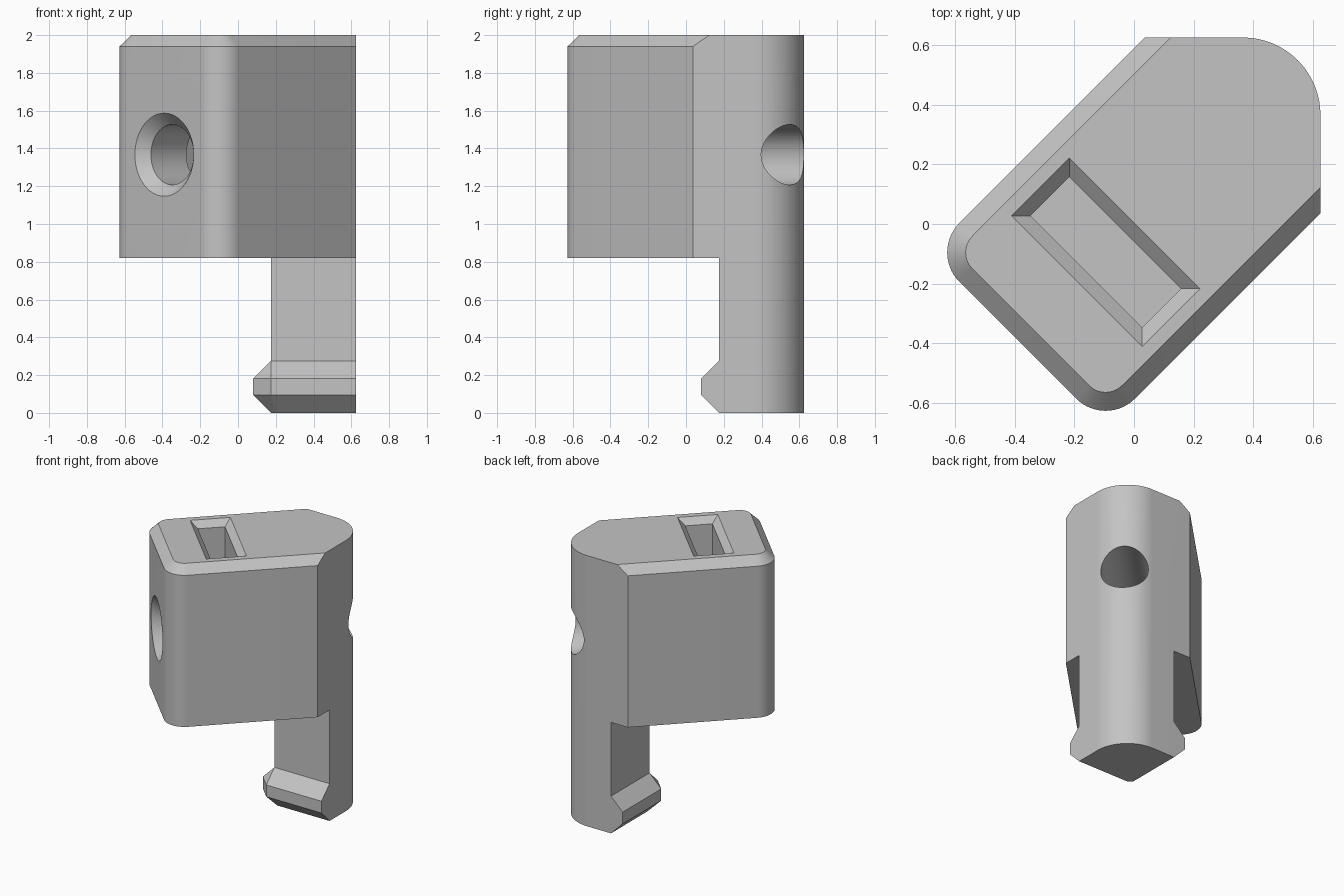
import bpy
import bmesh
from math import cos, sin, pi, radians
from mathutils import Matrix

cube = bpy.data.objects.get("Cube")
if cube:
    bpy.data.objects.remove(cube, do_unlink=True)

grey = bpy.data.materials.new("plain grey")
grey.use_nodes = True
colour = (0.55, 0.55, 0.55, 1)
grey.diffuse_color = colour
grey.node_tree.nodes["Principled BSDF"].inputs["Base Color"].default_value = colour


def loft(name, loops, turn=0):
    """Closed solid through matching loops, turned about z."""
    bm = bmesh.new()
    rings = [[bm.verts.new(p) for p in loop] for loop in loops]
    n = len(rings[0])
    for a, b in zip(rings, rings[1:]):
        for i in range(n):
            j = (i + 1) % n
            bm.faces.new((a[i], a[j], b[j], b[i]))
    bm.faces.new(rings[0])
    bm.faces.new(rings[-1])
    bmesh.ops.remove_doubles(bm, verts=bm.verts, dist=1e-5)
    bmesh.ops.recalc_face_normals(bm, faces=bm.faces)
    bm.transform(Matrix.Rotation(radians(turn), 4, "Z"))
    mesh = bpy.data.meshes.new(name)
    bm.to_mesh(mesh)
    bm.free()
    mesh.materials.append(grey)
    obj = bpy.data.objects.new(name, mesh)
    bpy.context.collection.objects.link(obj)
    return obj


def arc(cx, cy, r, start, end, steps):
    angles = [radians(start + (end - start) * i / steps) for i in range(steps + 1)]
    return [(cx + r * cos(a), cy + r * sin(a)) for a in angles]


def combine(target, tool, operation):
    mod = target.modifiers.new(tool.name, "BOOLEAN")
    mod.operation = operation
    mod.solver = "EXACT"
    mod.object = tool
    tool.hide_render = True
    bpy.context.view_layer.objects.active = target
    bpy.ops.object.modifier_apply(modifier=mod.name)
    bpy.data.objects.remove(tool, do_unlink=True)


# Diagonal block: rounded front corners, bevelled top edge
FRONT, HALF, RADIUS = -0.552, 0.417, 0.14


def block_loop(z, inset):
    r, cx, cy = RADIUS - inset, FRONT + RADIUS, HALF - RADIUS
    pts = [(1.2, HALF - inset)]
    pts += arc(cx, cy, r, 90, 180, 14)
    pts += arc(cx, -cy, r, 180, 270, 14)
    pts += [(1.2, inset - HALF)]
    return [(x, y, z) for x, y in pts]


body = loft("clip_body", [block_loop(0.82, 0), block_loop(1.94, 0),
                          block_loop(2, 0.062)], 45)


# Leg with a hooked foot whose front corner is cut off
def leg_loop(z, out=0, cut=0):
    edge, far = 0.175, 0.7
    low, corner = edge - out, edge + cut
    return [(far, far, z), (low, far, z), (low, corner, z),
            (corner, low, z), (far, low, z)]


leg = loft("hooked_leg", [leg_loop(0, 0, 0.025), leg_loop(0.095, 0.095),
                          leg_loop(0.182, 0.095), leg_loop(0.275), leg_loop(1)])
combine(body, leg, "UNION")

# Back shape: two flat walls joined by a large rounded corner
BACK, BIG = 0.626, 0.26
plan = [(-1, -1), (BACK, -1)]
plan += arc(BACK - BIG, BACK - BIG, BIG, 0, 90, 28) + [(-1, BACK)]
back = loft("back_trim", [[(x, y, z) for x, y in plan] for z in (-0.1, 2.1)])
combine(body, back, "INTERSECT")

# Screw hole right through, countersunk at the front
hole = loft("screw_hole", [
    [(u, y, 1.367 + z) for y, z in arc(0, 0, r, 0, 352.5, 47)]
    for u, r in ((FRONT - 0.06, 0.28), (FRONT + 0.06, 0.16), (1, 0.16))], 45)
combine(body, hole, "DIFFERENCE")

# Nut slot from the top, with bevelled mouth
slot = loft("nut_slot", [
    [(-0.134 + sx * (0.092 + g), sy * (0.265 + g), z)
     for sx, sy in ((-1, -1), (1, -1), (1, 1), (-1, 1))]
    for z, g in ((1.1, 0), (1.955, 0), (2.055, 0.1))], 45)
combine(body, slot, "DIFFERENCE")

# Smooth curves, crisp edges
bpy.ops.object.select_all(action="DESELECT")
body.select_set(True)
bpy.context.view_layer.objects.active = body
bpy.ops.object.shade_smooth_by_angle(angle=radians(25))
